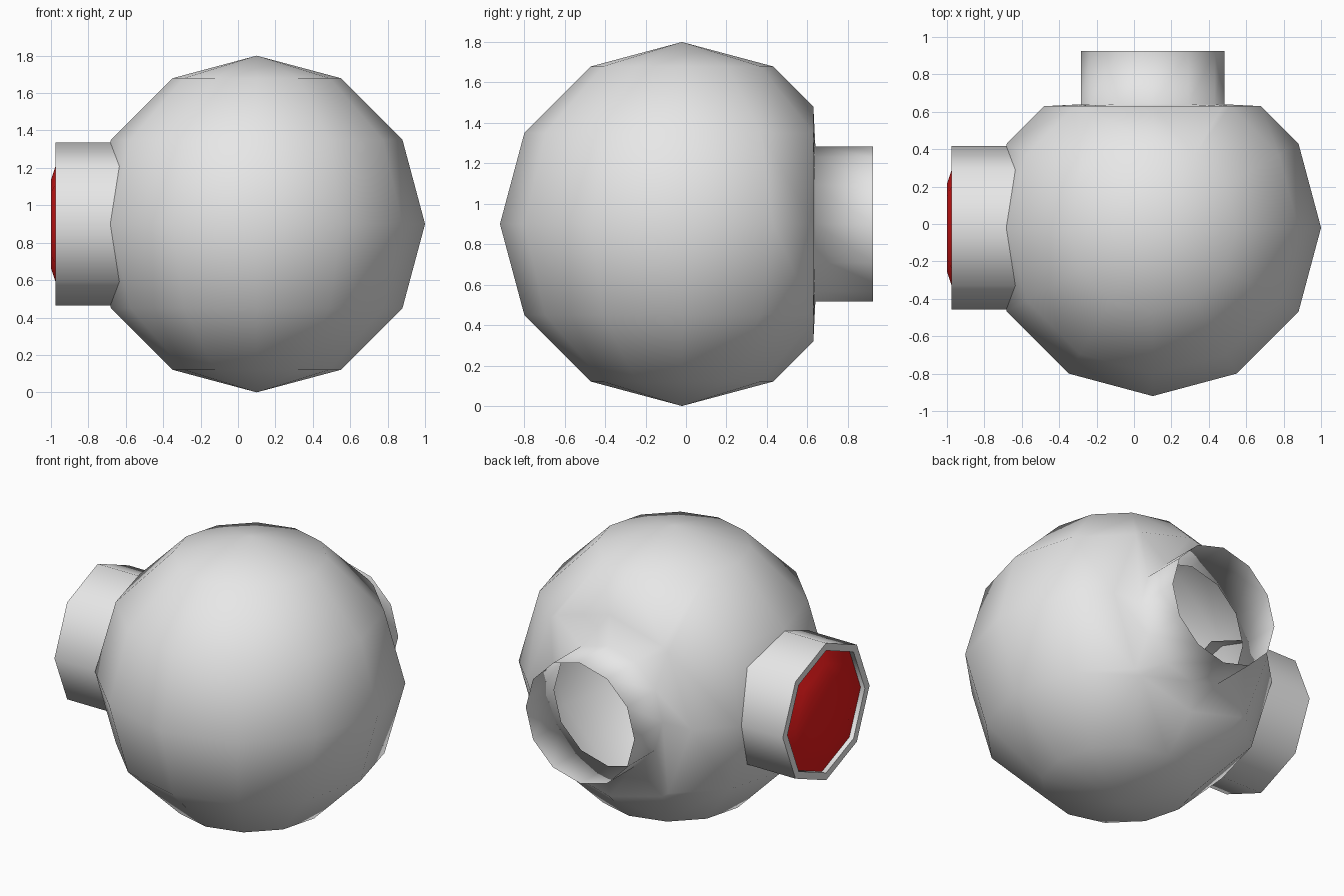
import bpy
import bmesh
import math
from mathutils import Matrix, Vector

if "Cube" in bpy.data.objects:
    bpy.data.objects.remove(bpy.data.objects["Cube"], do_unlink=True)

CENTRE = Vector((0.1, -0.02, 0.9))


def material(name, colour):
    mat = bpy.data.materials.new(name)
    mat.use_nodes = True
    mat.diffuse_color = colour
    mat.node_tree.nodes["Principled BSDF"].inputs["Base Color"].default_value = colour
    return mat


def add_object(name, bm, mat, angle):
    mesh = bpy.data.meshes.new(name)
    bm.to_mesh(mesh)
    bm.free()
    mesh.materials.append(mat)
    obj = bpy.data.objects.new(name, mesh)
    bpy.context.collection.objects.link(obj)
    bpy.ops.object.select_all(action="DESELECT")
    obj.select_set(True)
    bpy.context.view_layer.objects.active = obj
    bpy.ops.object.shade_smooth_by_angle(angle=math.radians(angle))
    return obj


def lathe_x(name, profile, sides, mat, angle, cap=False):
    """Sweep (radius, x) points into rings around the x axis."""
    bm = bmesh.new()
    rings = []
    for radius, x in profile:
        turns = [2 * math.pi * i / sides for i in range(sides)]
        rings.append([bm.verts.new((x, CENTRE.y + radius * math.cos(t),
                                    CENTRE.z + radius * math.sin(t))) for t in turns])
    for a, b in zip(rings, rings[1:]):
        for i in range(sides):
            j = (i + 1) % sides
            bm.faces.new((a[i], b[i], b[j], a[j]))
    if cap:
        bm.faces.new(rings[-1][::-1])
    bm.normal_update()
    return add_object(name, bm, mat, angle)


grey = material("light grey", (0.8, 0.8, 0.8, 1))
red = material("red", (0.8, 0.01, 0.01, 1))

# Round body, cut flat at the back
bm = bmesh.new()
bmesh.ops.create_uvsphere(bm, u_segments=12, v_segments=6, radius=0.9)
bmesh.ops.translate(bm, verts=bm.verts, vec=CENTRE)
bmesh.ops.bisect_plane(bm, geom=bm.verts[:] + bm.edges[:] + bm.faces[:],
                       plane_co=(0, 0.63, 0), plane_no=(0, 1, 0), clear_outer=True)
rim = [e for e in bm.edges if e.is_boundary]

# Open pipe joined to the flat back
place = Matrix.Translation((CENTRE.x, 0.64, CENTRE.z)) @ Matrix.Rotation(math.pi / 2, 4, "X")
circle = bmesh.ops.create_circle(bm, segments=12, radius=0.383, matrix=place)["verts"]
mouth = list({e for v in circle for e in v.link_edges})
bmesh.ops.bridge_loops(bm, edges=rim + mouth)
pipe = bmesh.ops.extrude_edge_only(bm, edges=mouth)["geom"]
bmesh.ops.translate(bm, verts=[g for g in pipe if isinstance(g, bmesh.types.BMVert)],
                    vec=(0, 0.285, 0))
bmesh.ops.recalc_face_normals(bm, faces=bm.faces)
add_object("body_with_back_pipe", bm, grey, 180)

# Eight-sided side nozzle with a recessed rim
lathe_x("side_nozzle", [(0.437, -0.6), (0.437, -0.975), (0.39, -0.975), (0.39, -0.94)],
        8, grey, 60)

# Shallow red lens in the nozzle
lathe_x("nozzle_lens", [(0.39, -0.945), (0.31, -0.975), (0.235, -1.0)], 8, red, 60, cap=True)
